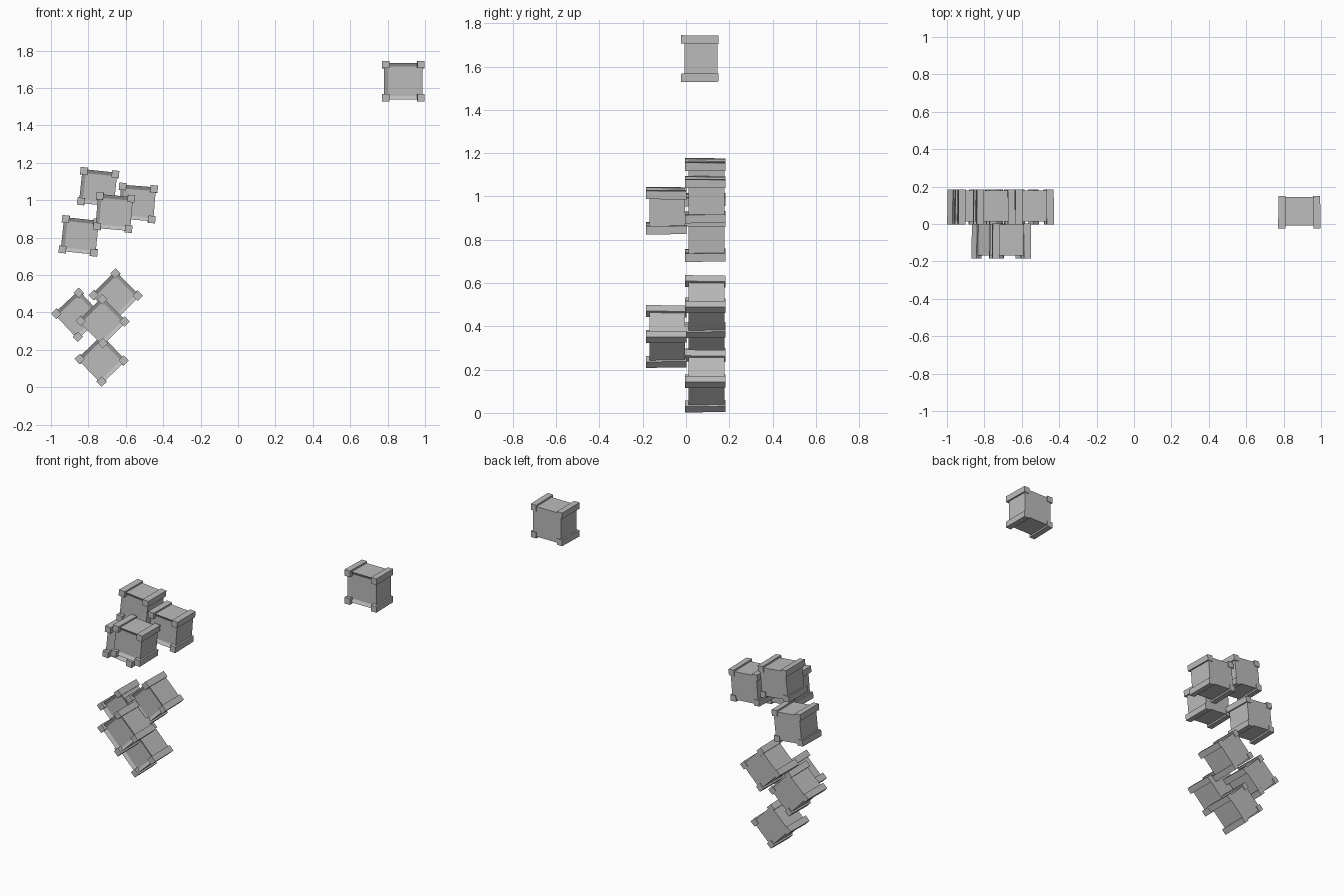
import bpy, bmesh
from math import radians
from mathutils import Matrix, Vector

cube = bpy.data.objects.get("Cube")
if cube:
    bpy.data.objects.remove(cube, do_unlink=True)

grey = bpy.data.materials.new("crate grey")
grey.use_nodes = True
grey.diffuse_color = (0.5, 0.5, 0.5, 1)
grey.node_tree.nodes["Principled BSDF"].inputs["Base Color"].default_value = grey.diffuse_color

BAR = 0.039     # thickness of the corner bars
TAPER = 0.98    # the back is slightly narrower than the front


def box(bm, centre, size):
    mat = Matrix.Translation(centre) @ Matrix.Diagonal((*size, 1))
    return bmesh.ops.create_cube(bm, size=1, matrix=mat)["verts"]


def crate(name, x, y, z, tilt, width, height, depth):
    """Box with a recessed front panel and four bars along its long edges."""
    bm = bmesh.new()
    # body, set back a little from the bar ends
    front, back = -depth / 2 + 0.016, depth / 2 - 0.005
    box(bm, (0, (front + back) / 2, 0),
        (width - 0.021, back - front, height - 0.021))
    # front frame around a recessed panel
    bm.normal_update()
    face = min(bm.faces, key=lambda f: f.normal.y)
    bmesh.ops.inset_region(bm, faces=[face], thickness=0.028, depth=0)
    bmesh.ops.translate(bm, verts=face.verts, vec=(0, 0.012, 0))
    # corner bars
    for sx in (-1, 1):
        for sz in (-1, 1):
            box(bm, (sx * (width - BAR) / 2, 0, sz * (height - BAR) / 2),
                (BAR, depth, BAR))
    # slight narrowing towards the back
    for v in bm.verts:
        if v.co.y > 0:
            v.co.x *= TAPER
            v.co.z *= TAPER
    mesh = bpy.data.meshes.new(name)
    bm.to_mesh(mesh)
    bm.free()
    mesh.materials.append(grey)
    obj = bpy.data.objects.new(name, mesh)
    obj.location = Vector((x, y, z))
    obj.rotation_euler.y = radians(tilt)
    bpy.context.collection.objects.link(obj)


BACK_ROW, FRONT_ROW = 0.09, -0.092

# two clusters of four crates: x, row, z, tilt
stacked = {
    "upper_crate_top": (-0.748, BACK_ROW, 1.066, 6),
    "upper_crate_left": (-0.539, BACK_ROW, 0.985, 4.5),
    "upper_crate_front": (-0.662, FRONT_ROW, 0.934, 5),
    "upper_crate_right": (-0.846, BACK_ROW, 0.809, 6),
    "lower_crate_top": (-0.654, BACK_ROW, 0.491, 45),
    "lower_crate_right": (-0.854, BACK_ROW, 0.387, 47),
    "lower_crate_front": (-0.724, FRONT_ROW, 0.353, 45),
    "lower_crate_bottom": (-0.729, BACK_ROW, 0.147, 46),
}
for name, place in stacked.items():
    crate(name, *place, 0.208, 0.203, 0.187)

# lone crate, a little larger
crate("lone_crate", 0.884, 0.0635, 1.636, 0, 0.227, 0.217, 0.174)
